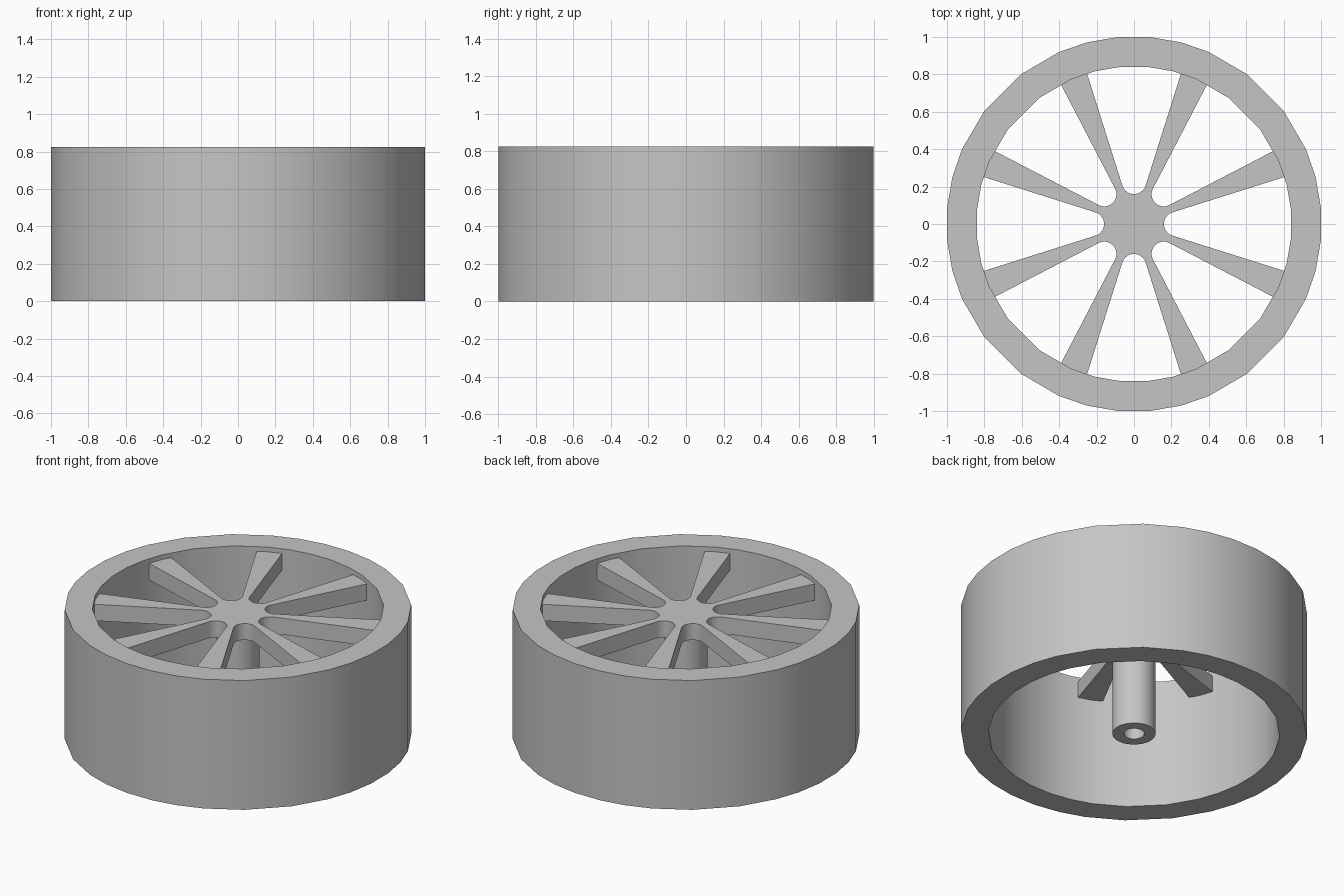
import bpy
import bmesh
from math import cos, sin, pi, radians, atan

cube = bpy.data.objects.get("Cube")
if cube:
    bpy.data.objects.remove(cube, do_unlink=True)

grey = bpy.data.materials.new("plain grey")
grey.use_nodes = True
colour = (0.56, 0.56, 0.56, 1)
grey.diffuse_color = colour
grey.node_tree.nodes["Principled BSDF"].inputs["Base Color"].default_value = colour


def finish(name, bm):
    bmesh.ops.recalc_face_normals(bm, faces=bm.faces)
    mesh = bpy.data.meshes.new(name)
    bm.to_mesh(mesh)
    bm.free()
    mesh.materials.append(grey)
    obj = bpy.data.objects.new(name, mesh)
    bpy.context.collection.objects.link(obj)
    bpy.ops.object.select_all(action="DESELECT")
    obj.select_set(True)
    bpy.context.view_layer.objects.active = obj
    bpy.ops.object.shade_smooth_by_angle(angle=radians(30))
    return obj


def tube(name, angles, outer, inner, low, high):
    """Hollow cylinder with flat ring ends."""
    bm = bmesh.new()
    corners = [(outer, low), (outer, high), (inner, high), (inner, low)]
    columns = [[bm.verts.new((r * cos(a), r * sin(a), z)) for r, z in corners]
               for a in angles]
    for i, here in enumerate(columns):
        after = columns[(i + 1) % len(columns)]
        for j in range(4):
            k = (j + 1) % 4
            bm.faces.new((here[j], after[j], after[k], here[k]))
    return finish(name, bm)


# Outer rim, with the facets repeated in each quadrant
quadrant = [5, 14.5, 23.5, 37, 53, 66.5, 75.5, 85]
rim_angles = [radians(a + 90 * q) for q in range(4) for a in quadrant]
tube("rim", rim_angles, 1.003, 0.843, 0, 0.825)

# Hollow axle post reaching up into the hub
tube("axle_post", [2 * pi * i / 32 for i in range(32)], 0.125, 0.06, 0, 0.70)

# Hub and eight spokes: one outline made of eight round-bottomed gaps
SLOPE, CENTRE, RADIUS, END, STEPS = 0.317, 0.225, 0.065, 0.83, 14
tilt = pi / 2 + atan(SLOPE)
edge = 0.25 + SLOPE * (END - 0.8)
gap = [(END, -edge)]
for i in range(STEPS + 1):
    a = -tilt - (2 * pi - 2 * tilt) * i / STEPS
    gap.append((CENTRE + RADIUS * cos(a), RADIUS * sin(a)))
gap.append((END, edge))

bm = bmesh.new()
outline = []
for k in range(8):
    c, s = cos(k * pi / 4), sin(k * pi / 4)
    outline += [bm.verts.new((x * c - y * s, x * s + y * c, 0.69)) for x, y in gap]
face = bm.faces.new(outline)
top = bmesh.ops.extrude_face_region(bm, geom=[face], use_keep_orig=True)
bmesh.ops.translate(bm, vec=(0, 0, 0.105),
                    verts=[v for v in top["geom"] if isinstance(v, bmesh.types.BMVert)])
finish("hub_and_spokes", bm)
